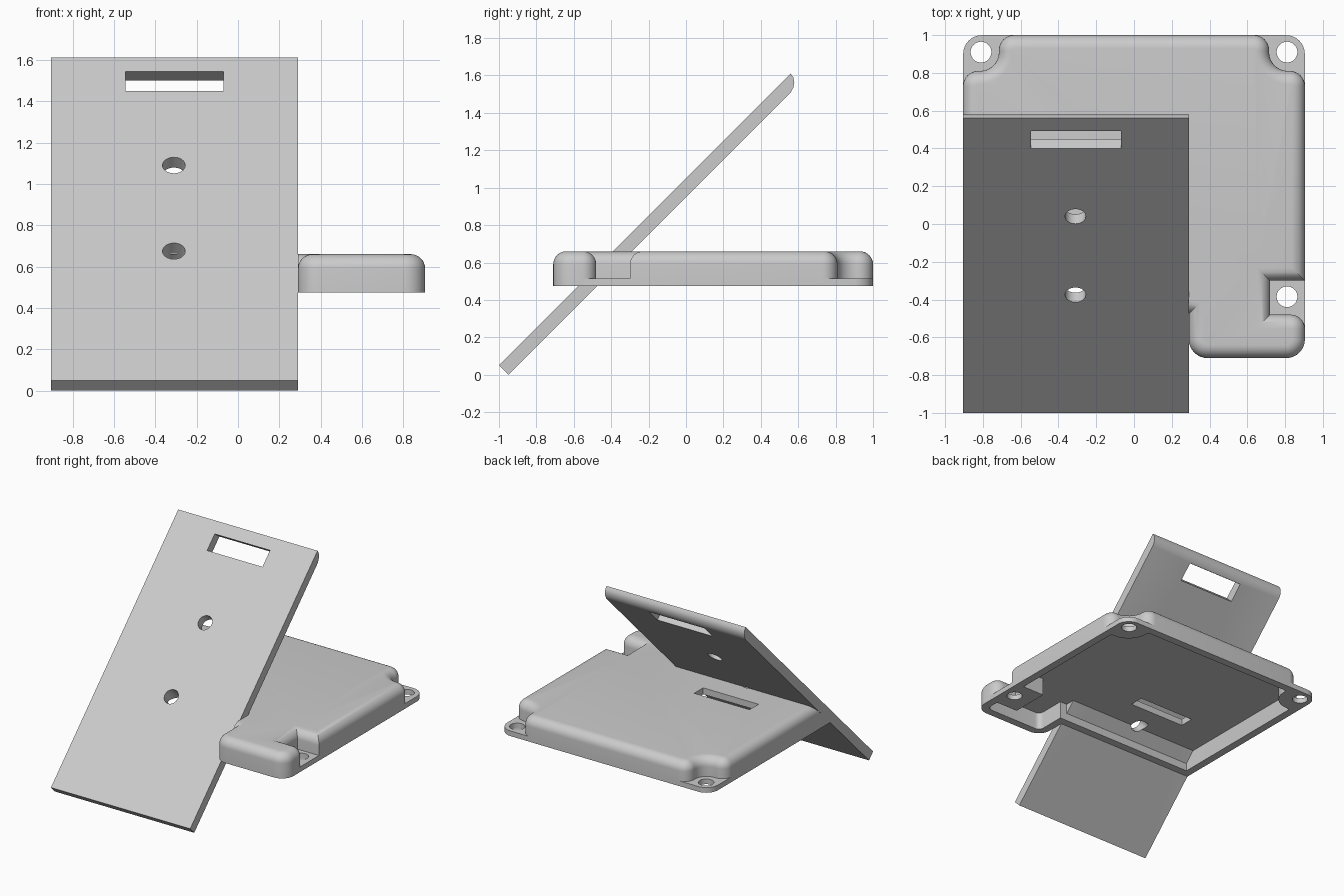
import bpy, bmesh, math
from mathutils import Vector, Matrix

cube = bpy.data.objects.get("Cube")
if cube:
    bpy.data.objects.remove(cube, do_unlink=True)

grey = bpy.data.materials.new("plain_grey")
grey.use_nodes = True
grey.diffuse_color = (0.6, 0.6, 0.6, 1)
grey.node_tree.nodes["Principled BSDF"].inputs["Base Color"].default_value = (0.6, 0.6, 0.6, 1)

BASE, TOP, FLANGE = 0.475, 0.66, 0.515
FILLET, WALL = 0.07, 0.06


def rounded(corners, steps=8):
    """Outline from (x, y, radius) corners, each replaced by a tangent arc."""
    out = []
    for i, (x, y, r) in enumerate(corners):
        p = Vector((x, y))
        if r == 0:
            out.append(p)
            continue
        a = (Vector(corners[i - 1][:2]) - p).normalized()
        b = (Vector(corners[(i + 1) % len(corners)][:2]) - p).normalized()
        centre = p + (a + b) * r
        for k in range(steps + 1):
            t = k / steps * math.pi / 2
            out.append(centre - b * r * math.cos(t) - a * r * math.sin(t))
    return out


def inset(points, d):
    """Move a counter-clockwise outline inwards with mitred corners."""
    out = []
    for i, p in enumerate(points):
        a = (p - points[i - 1]).normalized()
        b = (points[(i + 1) % len(points)] - p).normalized()
        na, nb = Vector((-a.y, a.x)), Vector((-b.y, b.x))
        out.append(p + (na + nb) * d / (1 + na.dot(nb)))
    return out


def finish(name, bm):
    bmesh.ops.recalc_face_normals(bm, faces=bm.faces)
    mesh = bpy.data.meshes.new(name)
    bm.to_mesh(mesh)
    bm.free()
    mesh.materials.append(grey)
    ob = bpy.data.objects.new(name, mesh)
    bpy.context.collection.objects.link(ob)
    return ob


def stack(name, outline, levels):
    """Solid from one outline repeated at (inset, height) levels."""
    bm = bmesh.new()
    rings = [[bm.verts.new((p.x, p.y, z)) for p in inset(outline, d)] for d, z in levels]
    n = len(outline)
    for low, high in zip(rings, rings[1:]):
        for i in range(n):
            j = (i + 1) % n
            bm.faces.new((low[i], low[j], high[j], high[i]))
    bm.faces.new(rings[0][::-1])
    bm.faces.new(rings[-1])
    return finish(name, bm)


def side_prism(name, profile, x0, x1):
    """Extrude a (y, z) profile along x."""
    bm = bmesh.new()
    face = bm.faces.new([bm.verts.new((x0, y, z)) for y, z in profile])
    ext = bmesh.ops.extrude_face_region(bm, geom=[face])
    verts = [v for v in ext["geom"] if isinstance(v, bmesh.types.BMVert)]
    bmesh.ops.translate(bm, verts=verts, vec=(x1 - x0, 0, 0))
    return finish(name, bm)


def drill(name, at, depth, tilt=0):
    bm = bmesh.new()
    bmesh.ops.create_cone(bm, cap_ends=True, segments=32, radius1=0.055, radius2=0.055, depth=depth,
                          matrix=Matrix.Translation(at) @ Matrix.Rotation(tilt, 4, 'X'))
    return finish(name, bm)


def carve(ob, cutters):
    for c in cutters:
        mod = ob.modifiers.new("cut", 'BOOLEAN')
        mod.operation, mod.solver, mod.object = 'DIFFERENCE', 'EXACT', c
    deps = bpy.context.evaluated_depsgraph_get()
    mesh = bpy.data.meshes.new_from_object(ob.evaluated_get(deps))
    ob.modifiers.clear()
    ob.data = mesh
    bpy.ops.object.select_all(action='DESELECT')
    ob.select_set(True)
    bpy.context.view_layer.objects.active = ob
    bpy.ops.object.shade_smooth_by_angle(angle=math.radians(30))


# Housing outlines: the upper body is notched around the three screw ears
front = [(-0.905, -0.475, 0), (0.29, -0.475, 0), (0.29, -0.71, 0.1), (0.905, -0.71, 0.1)]
notch = [(0.905, -0.48, 0.075), (0.72, -0.48, 0), (0.72, -0.3, 0), (0.905, -0.3, 0)]
ear = [(0.905, 0.81, 0.08), (0.715, 0.81, 0.1), (0.715, 1, 0.08)]
body_line = rounded(front + notch + ear + [(-x, y, r) for x, y, r in reversed(ear)])
flange_line = rounded(front + [(0.905, 1, 0.1), (-0.905, 1, 0.1)])

levels = [(0, BASE)]
for k in range(9):
    t = k / 8 * math.pi / 2
    levels.append((FILLET * (1 - math.cos(t)), TOP - FILLET * (1 - math.sin(t))))
housing = stack("housing", body_line, levels)
flange = stack("screw_flange", flange_line, [(0.0005, BASE), (0.0005, FLANGE)])

# Tilted plate with a rounded top edge
plate = side_prism("tilted_plate", [(-1, 0.05), (-0.95, 0), (0.56, 1.51), (0.574, 1.535), (0.579, 1.565),
                                    (0.574, 1.59), (0.56, 1.61)], -0.905, 0.29)

# Cutters: cavity, strap slots, screw holes and the space before the plate
cavity = stack("cavity_cutter", body_line, [(WALL, BASE - 0.05), (WALL, TOP - 0.05)])
before = side_prism("front_cutter", [(-1, 0), (0, 1), (-1, 1)], -1, 0.289)
strap = side_prism("housing_slot_cutter", [(-0.11, 0.55), (0, 0.55), (0, 0.7), (-0.11, 0.7)], -0.545, -0.07)
plate_slot = side_prism("plate_slot_cutter", [(0.35, 1.5), (0.5, 1.35), (0.585, 1.475), (0.435, 1.585)],
                        -0.545, -0.07)
ears = [drill("ear_hole_cutter", (x, y, 0.5), 0.2) for x, y in ((-0.81, 0.91), (0.81, 0.91), (0.81, -0.385))]
bores = [drill("plate_hole_cutter", (-0.31, y + 0.025, y + 1.025), 0.2, math.radians(45))
         for y in (0.04, -0.375)]

carve(housing, [cavity, before, strap, bores[1]])
carve(flange, [cavity] + ears)
carve(plate, [plate_slot] + bores)

for c in [cavity, before, strap, plate_slot] + ears + bores:
    bpy.data.objects.remove(c, do_unlink=True)
